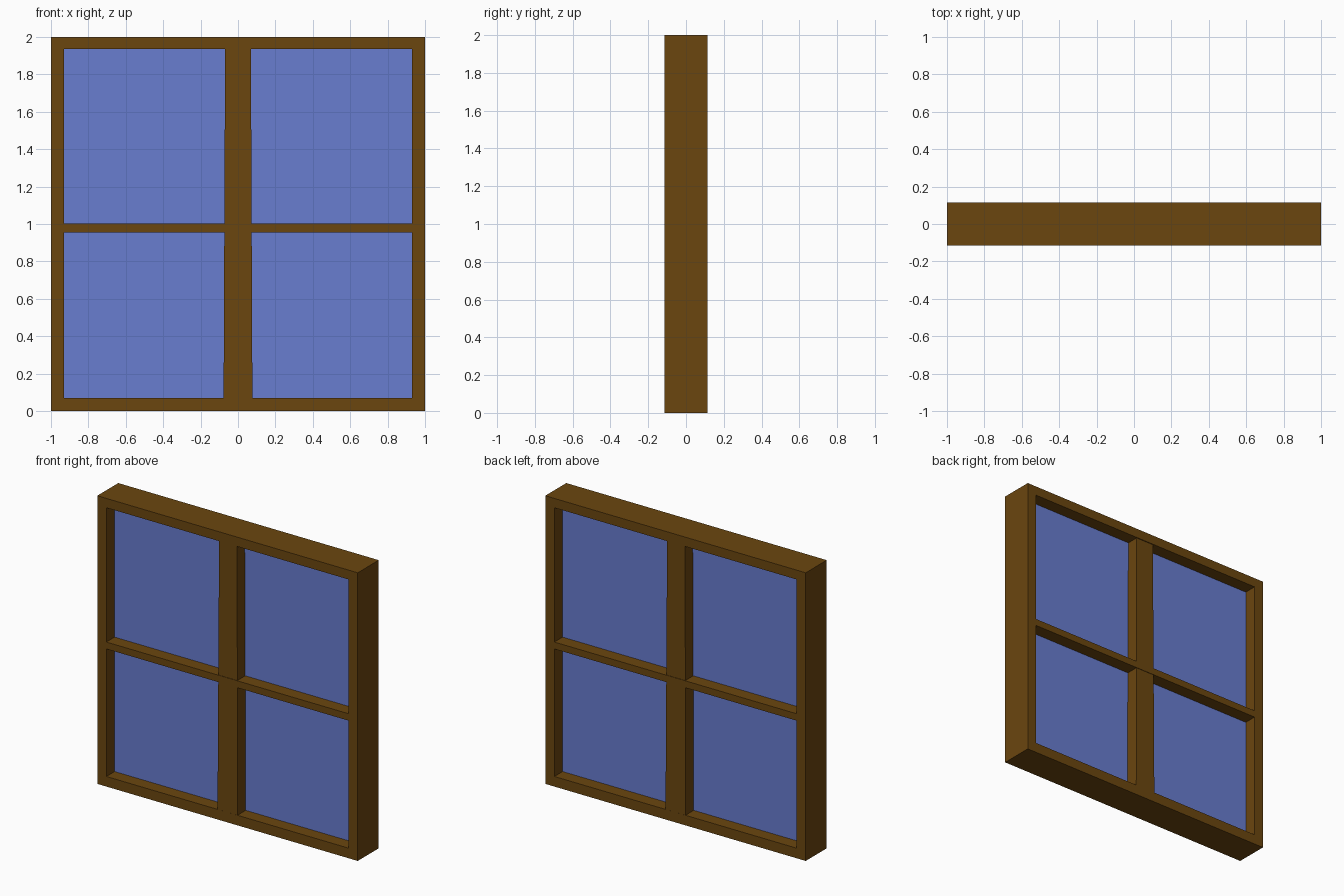
import bpy, bmesh

if "Cube" in bpy.data.objects:
    bpy.data.objects.remove(bpy.data.objects["Cube"])

def material(name, rgb):
    m = bpy.data.materials.new(name)
    m.diffuse_color = (*rgb, 1.0)
    m.use_nodes = True
    m.node_tree.nodes["Principled BSDF"].inputs["Base Color"].default_value = m.diffuse_color
    return m

wood = material("brown_wood", (0.147, 0.061, 0.0048))
glass = material("blue_glass", (0.14, 0.205, 0.63))

DEPTH = 0.115                                  # half depth of the frame
L, R, B, T = -0.93, 0.93, 0.07, 1.935          # frame opening

def add_object(name, bm, mat):
    bmesh.ops.recalc_face_normals(bm, faces=bm.faces)
    me = bpy.data.meshes.new(name)
    bm.to_mesh(me)
    bm.free()
    me.materials.append(mat)
    ob = bpy.data.objects.new(name, me)
    bpy.context.collection.objects.link(ob)
    return ob

def bar(name, bottom, top, mat):
    """Box with ends given as (half width, half depth, z), so it can taper."""
    bm = bmesh.new()
    bmesh.ops.create_cube(bm, size=2)
    for v in bm.verts:
        w, d, z = top if v.co.z > 0 else bottom
        v.co = (v.co.x * w, v.co.y * d, z)
    return add_object(name, bm, mat)

# Outer frame: a rectangular ring swept through the depth
bm = bmesh.new()
outer = [(-1, 0), (1, 0), (1, 2), (-1, 2)]
inner = [(L, B), (R, B), (R, T), (L, T)]
rings = [[bm.verts.new((x, y, z)) for x, z in loop]
         for loop, y in ((outer, -DEPTH), (outer, DEPTH), (inner, DEPTH), (inner, -DEPTH))]
for k in range(4):
    a, b = rings[k], rings[(k + 1) % 4]
    for i in range(4):
        j = (i + 1) % 4
        bm.faces.new((a[i], a[j], b[j], b[i]))
add_object("outer_frame", bm, wood)

# Upright bar, slightly narrower and shallower towards the top
bar("vertical_bar", (0.077, 0.1145, B), (0.069, 0.109, T), wood)

# Cross bar
bar("horizontal_bar", (R, DEPTH, 0.955), (R, DEPTH, 1.003), wood)

# Glass pane set in the middle of the frame depth
bar("glass_pane", (R, 0.025, B), (R, 0.025, T), glass)
